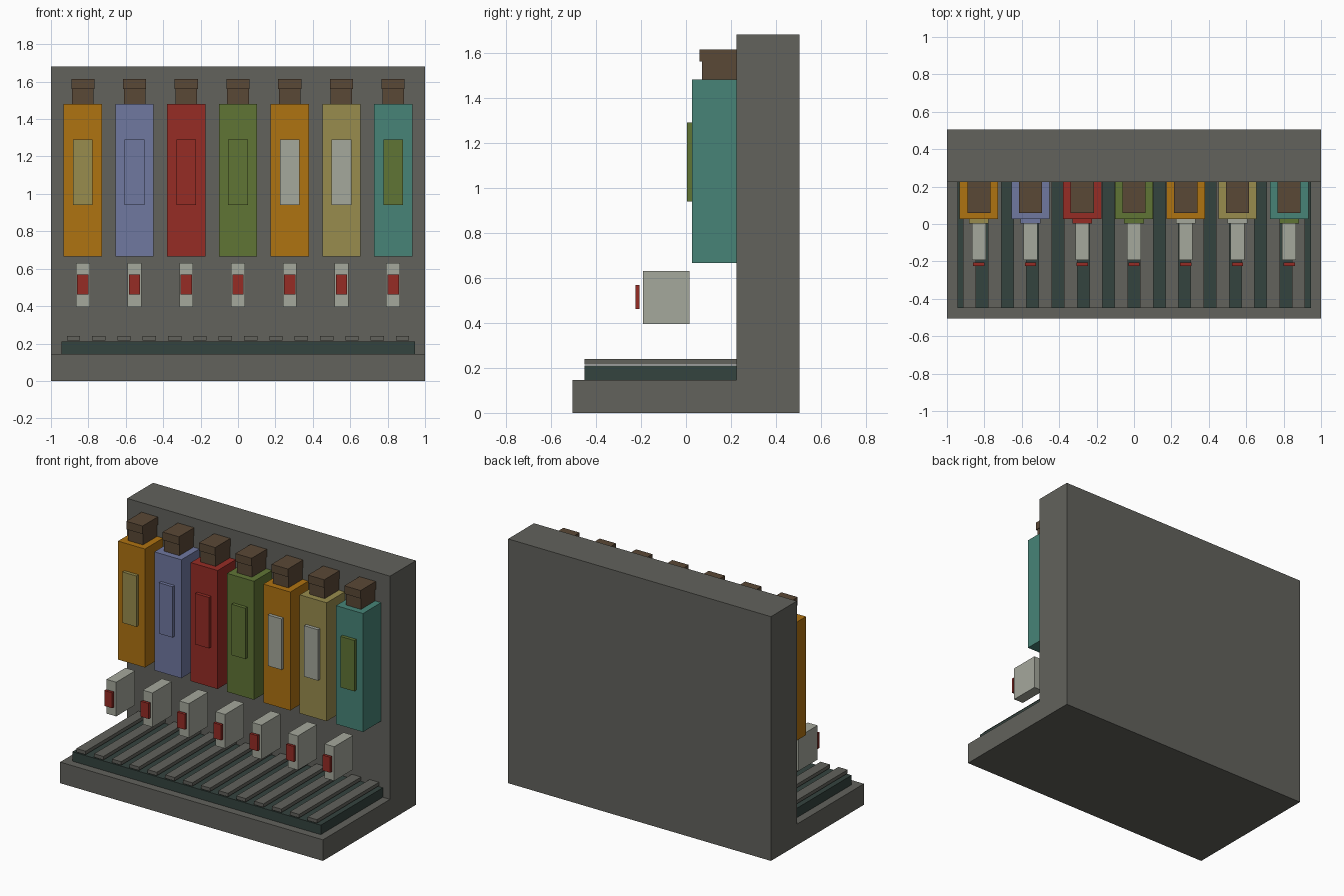
import bpy
import bmesh

default_cube = bpy.data.objects.get("Cube")
if default_cube:
    bpy.data.objects.remove(default_cube, do_unlink=True)


def make_material(name, red, green, blue):
    """Flat material from display colour values, stored as linear."""
    def linear(value):
        value /= 255
        return value / 12.92 if value <= 0.04045 else ((value + 0.055) / 1.055) ** 2.4
    colour = (linear(red), linear(green), linear(blue), 1)
    material = bpy.data.materials.new(name)
    material.use_nodes = True
    material.diffuse_color = colour
    shader = material.node_tree.nodes["Principled BSDF"]
    shader.inputs["Base Color"].default_value = colour
    shader.inputs["Roughness"].default_value = 0.8
    return material


grey = make_material("warm grey", 98, 98, 92)
dark = make_material("dark green grey", 52, 67, 62)
orange = make_material("orange", 175, 115, 17)
lavender = make_material("lavender", 112, 120, 160)
red = make_material("red", 150, 44, 37)
green = make_material("olive green", 96, 117, 53)
khaki = make_material("khaki", 152, 140, 77)
teal = make_material("teal", 71, 132, 119)
pale = make_material("pale grey", 165, 168, 156)
brown = make_material("brown", 90, 72, 54)


def finish(name, bm, material):
    bmesh.ops.recalc_face_normals(bm, faces=bm.faces)
    mesh = bpy.data.meshes.new(name)
    bm.to_mesh(mesh)
    bm.free()
    mesh.materials.append(material)
    obj = bpy.data.objects.new(name, mesh)
    bpy.context.collection.objects.link(obj)
    return obj


def box(name, material, x, width, y_range, z_range):
    """Box centred on x, spanning the given depth and height ranges."""
    bm = bmesh.new()
    bmesh.ops.create_cube(bm, size=1)
    for v in bm.verts:
        v.co = (x + v.co.x * width,
                y_range[0] if v.co.y < 0 else y_range[1],
                z_range[0] if v.co.z < 0 else z_range[1])
    return finish(name, bm, material)


# L-shaped cabinet: base and back wall from one side profile
WALL = 0.224
FRONT, BACK, BASE_TOP, TOP = -0.505, 0.505, 0.145, 1.68
profile = [(FRONT, 0), (BACK, 0), (BACK, TOP), (WALL, TOP),
           (WALL, BASE_TOP), (FRONT, BASE_TOP)]
bm = bmesh.new()
side = bm.faces.new([bm.verts.new((-1, y, z)) for y, z in profile])
extruded = bmesh.ops.extrude_face_region(bm, geom=[side])["geom"]
bmesh.ops.translate(bm, vec=(2, 0, 0),
                    verts=[g for g in extruded if isinstance(g, bmesh.types.BMVert)])
finish("cabinet", bm, grey)

# Drip tray with slats
box("drip_tray", dark, 0, 1.89, (-0.45, WALL), (BASE_TOP, 0.21))
SLATS = 14
for i in range(SLATS):
    x = -0.88 + 1.76 * i / (SLATS - 1)
    box(f"tray_slat_{i + 1}", grey, x, 0.071, (-0.45, WALL), (0.216, 0.24))

# Row of bottles, each with a dispenser and button below
bottles = [(orange, khaki), (lavender, lavender), (red, red), (green, green),
           (orange, pale), (khaki, pale), (teal, green)]
for i, (glass, label) in enumerate(bottles):
    x = (i - 3) * 0.2765
    n = i + 1
    box(f"bottle_{n}", glass, x, 0.205, (0.027, WALL), (0.665, 1.48))
    box(f"bottle_label_{n}", label, x, 0.105, (0.004, 0.027), (0.94, 1.29))
    box(f"bottle_neck_{n}", brown, x, 0.115, (0.07, WALL), (1.48, 1.56))
    box(f"bottle_cap_{n}", brown, x, 0.124, (0.059, WALL), (1.56, 1.615))
    box(f"dispenser_{n}", pale, x, 0.074, (-0.192, 0.015), (0.395, 0.63))
    box(f"dispenser_button_{n}", red, x, 0.06, (-0.225, -0.206), (0.462, 0.568))
